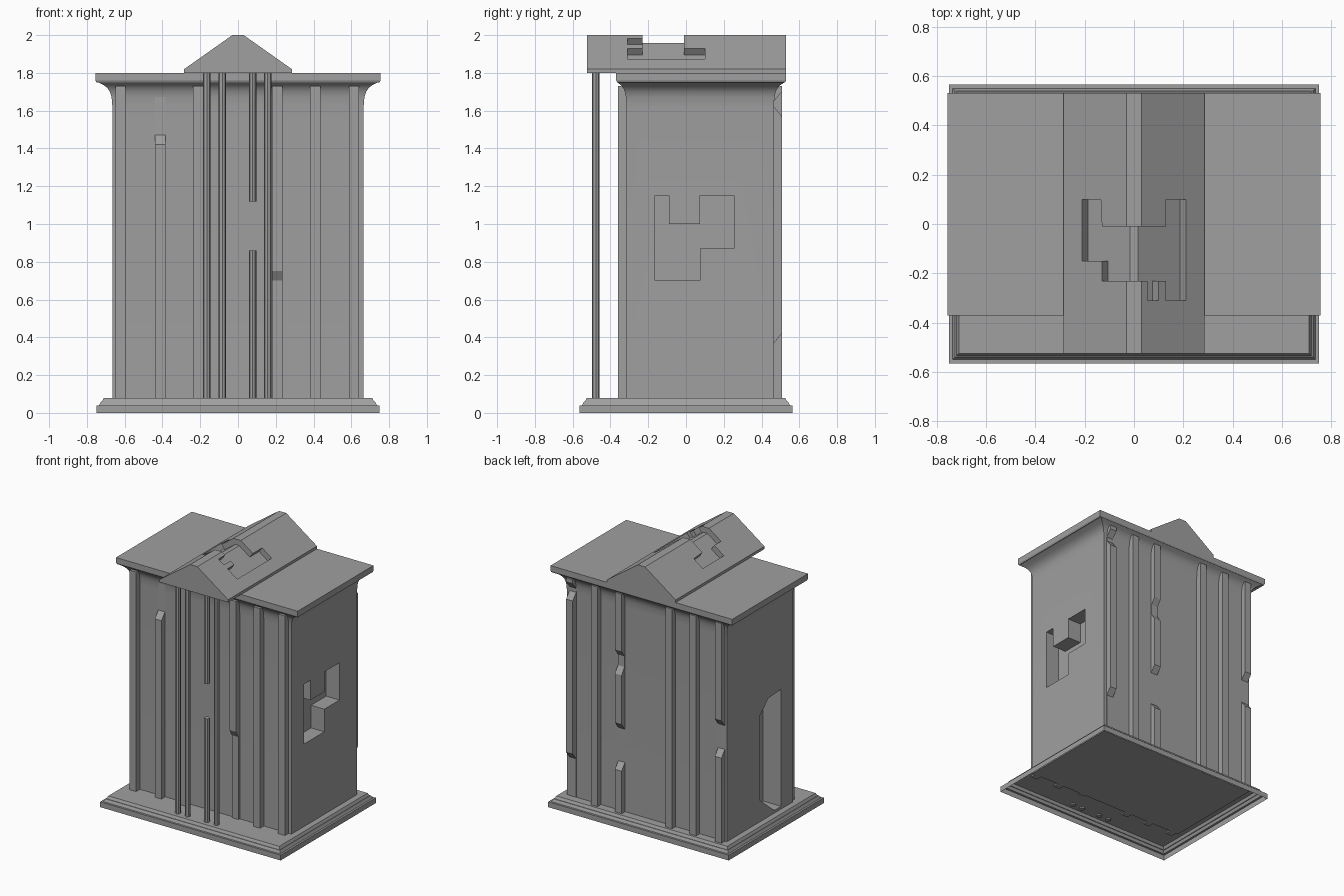
import bpy, bmesh
from mathutils import Vector

cube = bpy.data.objects.get("Cube")
if cube:
    bpy.data.objects.remove(cube)

stone = bpy.data.materials.new("grey stone")
stone.use_nodes = True
GREY = (0.35, 0.35, 0.35, 1)
stone.diffuse_color = GREY
stone.node_tree.nodes["Principled BSDF"].inputs["Base Color"].default_value = GREY


def loft(name, rings, bottom=True, top=True):
    """Skin equal-length rings of points into one object."""
    bm = bmesh.new()
    loops = [[bm.verts.new(p) for p in ring] for ring in rings]
    n = len(loops[0])
    for a, b in zip(loops, loops[1:]):
        for i in range(n):
            j = (i + 1) % n
            bm.faces.new((a[i], a[j], b[j], b[i]))
    if bottom:
        bm.faces.new(loops[0][::-1])
    if top:
        bm.faces.new(loops[-1])
    bmesh.ops.recalc_face_normals(bm, faces=bm.faces)
    mesh = bpy.data.meshes.new(name)
    bm.to_mesh(mesh)
    bm.free()
    mesh.materials.append(stone)
    ob = bpy.data.objects.new(name, mesh)
    bpy.context.collection.objects.link(ob)
    return ob


def rect(z, hx, y0, y1):
    return [(-hx, y0, z), (hx, y0, z), (hx, y1, z), (-hx, y1, z)]


def activate(ob):
    bpy.ops.object.select_all(action='DESELECT')
    ob.select_set(True)
    bpy.context.view_layer.objects.active = ob


def carve(target, cutter):
    """Subtract the cutter and discard it."""
    cutter.hide_render = True
    mod = target.modifiers.new("carve", 'BOOLEAN')
    mod.operation, mod.solver, mod.object = 'DIFFERENCE', 'EXACT', cutter
    activate(target)
    bpy.ops.object.modifier_apply(modifier=mod.name)
    bpy.data.objects.remove(cutter)


# Stepped plinth, an open shell underneath
loft("plinth", [rect(z, 0.75 - d, d - 0.565, 0.565 - d) for z, d in
                ((0, 0), (0.04, 0), (0.04, 0.015), (0.06, 0.025), (0.06, 0.03), (0.08, 0.04))],
     bottom=False)

# Main block with a flared cornice
flare = ((0.07, 0), (1.62, 0), (1.67, 0.004), (1.7, 0.013), (1.72, 0.027), (1.735, 0.045), (1.75, 0.075))
body = loft("body", [rect(z, 0.665 + d, -0.315 - d * 0.65, 0.465 + d * 0.75) for z, d in flare])

# Broken openings in the side walls
left_hole = [(-0.165, 1.15), (-0.09, 1.15), (-0.09, 1), (0.075, 1), (0.075, 1.15),
             (0.255, 1.15), (0.255, 0.87), (0.075, 0.87), (0.075, 0.7), (-0.165, 0.7)]
right_hole = [(0.07, 0.24), (0.07, 0.88), (-0.03, 0.97), (-0.18, 0.98), (-0.18, 0.1), (-0.1, 0.1)]
for outline, side, depth in ((left_hole, 1, 0.11), (right_hole, -1, 0.15)):
    carve(body, loft("hole_cutter", [[(side * x, y, z) for y, z in outline]
                                     for x in (0.665 - depth, 0.8)]))
activate(body)
bpy.ops.object.shade_smooth_by_angle()

# Flat roof slab
loft("roof_slab", [rect(1.75, 0.75, -0.365, 0.525), rect(1.76, 0.755, -0.37, 0.53),
                   rect(1.8, 0.755, -0.37, 0.53)])


# Pilasters, with worn stretches given as (low, high, loss)
def pilaster(name, x, wall, out, chips=()):
    top, low = 1.73, 0.07
    side = [(wall, low)]
    z_last, d_last = low, 0
    for a, b, loss in chips:
        if a > low:
            side += [(out, a), (out - loss * (out - wall), a + 0.05)]
        else:
            side.append((out - loss * (out - wall), low))
        if b < top:
            side += [(out - loss * (out - wall), b - 0.05), (out, b)]
        else:
            side.append((out - loss * (out - wall), top))
    if not chips or chips[0][0] > low:
        side.insert(1, (out, low))
    if not chips or chips[-1][1] < top:
        side.append((out, top))
    side.append((wall, top))
    loft(name, [[(x + s * 0.0275, y, z) for y, z in side] for s in (-1, 1)])


POSITIONS = (-0.622, -0.412, -0.212, 0.208, 0.408, 0.614)
front_wear = {1: [(1.42, 1.73, 0.7)], 3: [(0.07, 0.75, 0.5)]}
back_wear = {0: [(0.72, 1.0, 0.7)],
             3: [(0.4, 0.75, 0.7), (1.12, 1.3, 0.6)],
             5: [(0.07, 0.42, 0.7), (1.57, 1.7, 0.7)]}
for i, x in enumerate(POSITIONS):
    pilaster(f"front_pilaster_{i + 1}", x, -0.3, -0.36, front_wear.get(i, ()))
    pilaster(f"back_pilaster_{i + 1}", x, 0.45, 0.507, back_wear.get(i, ()))


# Slender porch columns, one of them broken
def column(name, x, z0, z1):
    bpy.ops.mesh.primitive_cylinder_add(vertices=8, radius=0.02, depth=z1 - z0,
                                        location=(x, -0.477, (z0 + z1) / 2))
    ob = bpy.context.object
    ob.name = name
    ob.data.materials.append(stone)


for i, x in enumerate((-0.165, -0.083, 0.077, 0.157)):
    if i == 2:
        column("broken_column_lower", x, 0.07, 0.86)
        column("broken_column_upper", x, 1.12, 1.8)
    else:
        column(f"column_{i + 1}", x, 0.07, 1.8)

# Gabled roof over the porch, running to the back
gable_side = [(-0.285, 1.8), (-0.285, 1.82), (-0.03, 2), (0.03, 2), (0.285, 1.82), (0.285, 1.8)]
gable = loft("gable_roof", [[(x, y, z) for x, z in gable_side] for y in (-0.525, 0.53)])


# Broken patches sunk square to the roof faces
def roof_patch(outline, side):
    normal = Vector((side * 0.577, 0, 0.817)) if side else Vector((0, 0, 1))
    surface = [Vector((x, y, 2 - (abs(x) - 0.03) * 0.706 if side else 2)) for x, y in outline]
    carve(gable, loft("patch_cutter", [[p + normal * d for p in surface] for d in (-0.042, 0.05)]))


roof_patch([(0.03, -0.01), (0.13, -0.01), (0.13, 0.1), (0.21, 0.1), (0.21, -0.31), (0.13, -0.31),
            (0.13, -0.23), (0.1, -0.23), (0.1, -0.31), (0.055, -0.31), (0.055, -0.23), (0.03, -0.23)], 1)
roof_patch([(-0.03, -0.01), (-0.13, -0.01), (-0.135, 0.1), (-0.21, 0.1), (-0.21, -0.15),
            (-0.13, -0.15), (-0.13, -0.23), (-0.03, -0.23)], -1)
roof_patch([(-0.031, -0.01), (0.031, -0.01), (0.031, -0.23), (-0.031, -0.23)], 0)
